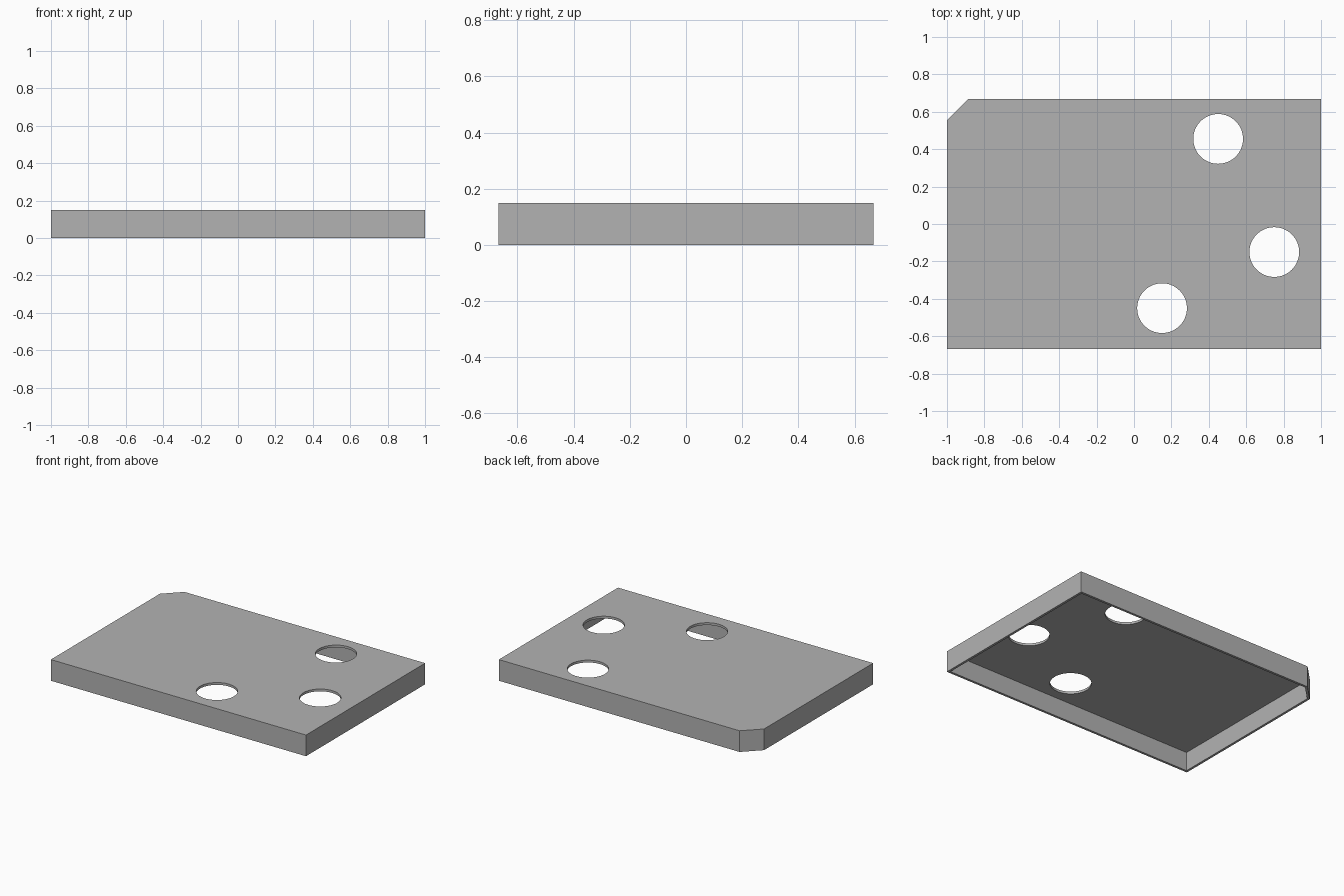
import bpy
import bmesh
import math

if "Cube" in bpy.data.objects:
    bpy.data.objects.remove(bpy.data.objects["Cube"], do_unlink=True)

HALF_X, HALF_Y, HEIGHT = 1.0, 0.667, 0.15
WALL = 0.0167
CHAMFER = 0.113
HOLE_RADIUS = 0.133
HOLES = [(0.45, 0.455), (0.75, -0.15), (0.15, -0.45)]

grey = bpy.data.materials.new("plain grey")
grey.use_nodes = True
colour = (0.45, 0.45, 0.45, 1.0)
grey.diffuse_color = colour
grey.node_tree.nodes["Principled BSDF"].inputs["Base Color"].default_value = colour


def prism(name, outline, bottom, top):
    """Extrude a closed outline upwards into a solid."""
    bm = bmesh.new()
    face = bm.faces.new([bm.verts.new((x, y, bottom)) for x, y in outline])
    grown = bmesh.ops.extrude_face_region(bm, geom=[face])["geom"]
    verts = [v for v in grown if isinstance(v, bmesh.types.BMVert)]
    bmesh.ops.translate(bm, verts=verts, vec=(0, 0, top - bottom))
    bmesh.ops.recalc_face_normals(bm, faces=bm.faces)
    mesh = bpy.data.meshes.new(name)
    bm.to_mesh(mesh)
    bm.free()
    mesh.materials.append(grey)
    obj = bpy.data.objects.new(name, mesh)
    bpy.context.collection.objects.link(obj)
    return obj


def plate_outline(inset):
    """Rectangle with its back right corner cut off, moved inwards by inset."""
    x, y = HALF_X - inset, HALF_Y - inset
    cut = CHAMFER - inset * (2 - math.sqrt(2))
    return [(-x, -y), (x, -y), (x, y), (-x + cut, y), (-x, y - cut)]


def circle(cx, cy, radius, sides=64):
    angles = [2 * math.pi * i / sides for i in range(sides)]
    return [(cx + radius * math.cos(a), cy + radius * math.sin(a)) for a in angles]


# Lid with a chamfered corner
lid = prism("lid", plate_outline(0), 0, HEIGHT)

# Hollow underside and round openings
cutters = [prism("cavity_cutter", plate_outline(WALL), -0.1, HEIGHT - WALL)]
for x, y in HOLES:
    cutters.append(prism("hole_cutter", circle(x, y, HOLE_RADIUS), 0.05, HEIGHT + 0.1))

bpy.ops.object.select_all(action="DESELECT")
bpy.context.view_layer.objects.active = lid
lid.select_set(True)
for cutter in cutters:
    cutter.hide_render = True
    cut = lid.modifiers.new("cut", "BOOLEAN")
    cut.operation = "DIFFERENCE"
    cut.solver = "EXACT"
    cut.object = cutter
    bpy.ops.object.modifier_apply(modifier=cut.name)
    bpy.data.objects.remove(cutter, do_unlink=True)

# Smooth hole rims, sharp edges elsewhere
bpy.ops.object.shade_smooth_by_angle(angle=math.radians(30))
